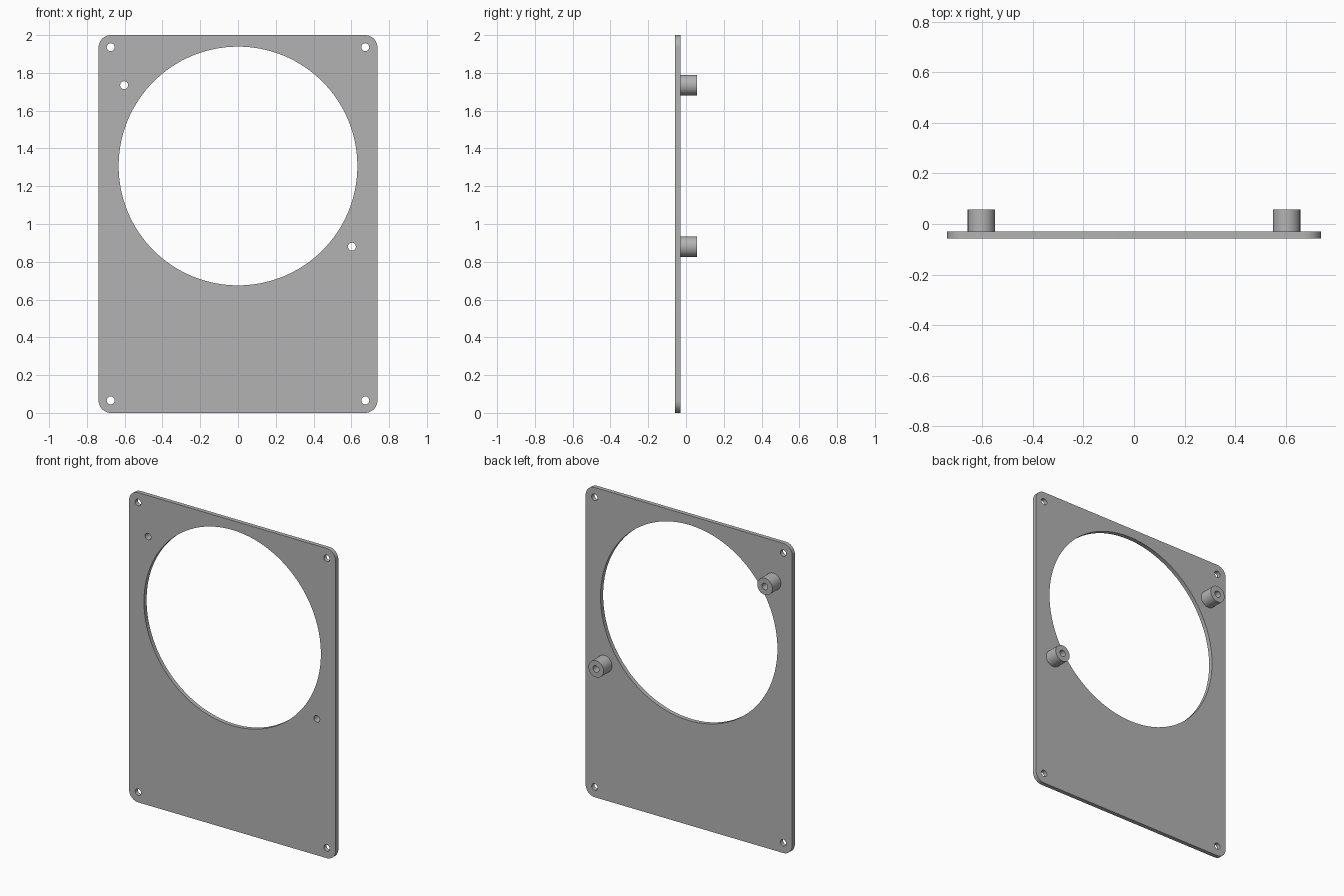
import bpy
from math import sin, cos, pi

if "Cube" in bpy.data.objects:
    bpy.data.objects.remove(bpy.data.objects["Cube"], do_unlink=True)

W, H, CORNER = 0.738, 2.0, 0.065      # half width, height, corner radius
FRONT, FACE, BACK = -0.057, -0.03, 0.057   # depth of plate front, plate back, standoff ends
SCREW = 0.021
STANDOFFS = {"standoff_upper_right": (-0.603, 1.735),
             "standoff_lower_left": (0.603, 0.88)}

grey = bpy.data.materials.new("plain_grey")
grey.use_nodes = True
colour = (0.45, 0.45, 0.45, 1)
grey.diffuse_color = colour
grey.node_tree.nodes["Principled BSDF"].inputs["Base Color"].default_value = colour


def circle(x, z, r, n):
    return [(x + r * cos(2 * pi * i / n), z + r * sin(2 * pi * i / n)) for i in range(n)]


def rounded_rect():
    pts = []
    centres = [(1, H - CORNER), (-1, H - CORNER), (-1, CORNER), (1, CORNER)]
    for q, (side, z) in enumerate(centres):
        for i in range(13):
            a = (q + i / 12) * pi / 2
            pts.append((side * (W - CORNER) + CORNER * cos(a), z + CORNER * sin(a)))
    return pts


def extrude(name, loops, y0, y1):
    """Fill an outline with holes and give it depth from y0 to y1."""
    curve = bpy.data.curves.new(name, "CURVE")
    curve.dimensions = "2D"
    curve.fill_mode = "BOTH"
    curve.extrude = (y1 - y0) / 2
    for loop in loops:
        spline = curve.splines.new("POLY")
        spline.points.add(len(loop) - 1)
        for p, (x, z) in zip(spline.points, loop):
            p.co = (x, z, 0, 1)
        spline.use_cyclic_u = True
    ob = bpy.data.objects.new(name, curve)
    bpy.context.collection.objects.link(ob)
    ob.location.y = (y0 + y1) / 2
    ob.rotation_euler.x = pi / 2
    bpy.ops.object.select_all(action="DESELECT")
    ob.select_set(True)
    bpy.context.view_layer.objects.active = ob
    bpy.ops.object.convert(target="MESH")
    ob = bpy.context.object
    ob.name = name
    # Weld caps to walls so the rims are real edges
    bpy.ops.object.mode_set(mode="EDIT")
    bpy.ops.mesh.select_all(action="SELECT")
    bpy.ops.mesh.remove_doubles(threshold=0.0001)
    bpy.ops.mesh.normals_make_consistent(inside=False)
    bpy.ops.object.mode_set(mode="OBJECT")
    ob.data.materials.clear()
    ob.data.materials.append(grey)
    bpy.ops.object.shade_smooth_by_angle(angle=pi / 6)


# Plate with the large opening, corner screw holes and standoff holes
holes = [circle(0, 1.307, 0.632, 128)]
holes += [circle(sx * 0.674, z, SCREW, 32) for sx in (-1, 1) for z in (0.066, 1.936)]
holes += [circle(x, z, SCREW, 32) for x, z in STANDOFFS.values()]
extrude("mounting_plate", [rounded_rect()] + holes, FRONT, FACE)

# Hollow standoffs on the back
for name, (x, z) in STANDOFFS.items():
    extrude(name, [circle(x, z, 0.054, 48), circle(x, z, SCREW, 32)], FACE, BACK)
